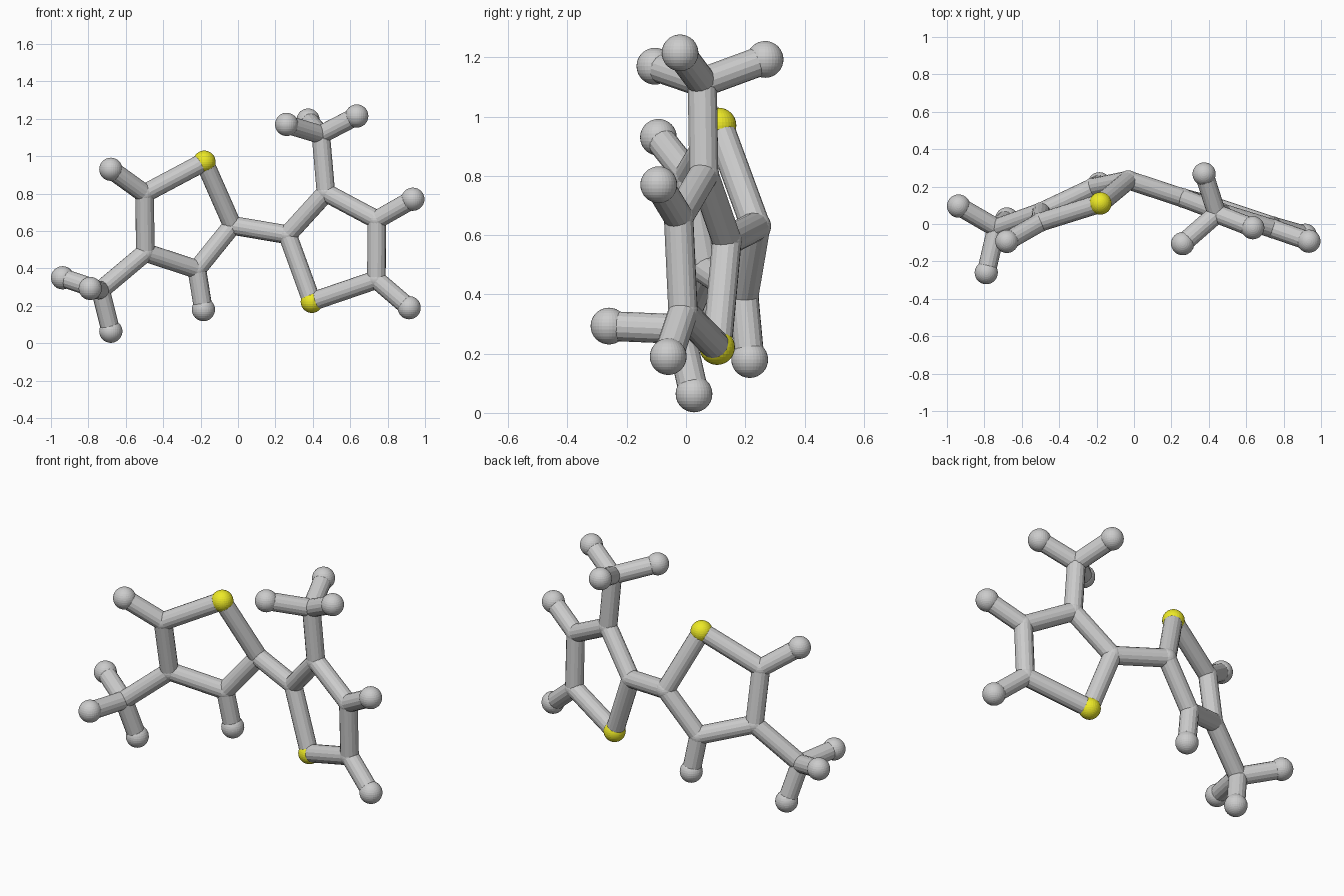
import bpy
from mathutils import Vector

if "Cube" in bpy.data.objects:
    bpy.data.objects.remove(bpy.data.objects["Cube"])

STICK_R, JOINT_R, BALL_R = 0.05, 0.052, 0.062

# Left ring: sulfur first, then carbons around the ring
left_ring = [(-0.18, 0.11, 0.97), (-0.03, 0.235, 0.63), (-0.22, 0.195, 0.395),
             (-0.495, 0.065, 0.485), (-0.5, 0.01, 0.8)]
# Right ring, same order
right_ring = [(0.395, 0.105, 0.222), (0.265, 0.138, 0.58), (0.47, 0.06, 0.805),
              (0.742, -0.025, 0.66), (0.74, -0.01, 0.34)]
# Side branches: ring, ring index, hydrogen position
ring_hydrogens = [(left_ring, 2, (-0.185, 0.215, 0.18)), (left_ring, 4, (-0.68, -0.093, 0.93)),
                  (right_ring, 3, (0.935, -0.092, 0.77)), (right_ring, 4, (0.915, -0.06, 0.19))]
# Methyl groups: ring, ring index, carbon, three hydrogens
methyls = [(left_ring, 3, (-0.735, -0.022, 0.283),
            [(-0.938, 0.096, 0.35), (-0.79, -0.26, 0.293), (-0.68, 0.027, 0.064)]),
           (right_ring, 2, (0.443, 0.055, 1.115),
            [(0.26, -0.105, 1.17), (0.375, 0.267, 1.193), (0.635, -0.02, 1.215)])]

yellow = bpy.data.materials.new("sulfur_yellow")
yellow.diffuse_color = (0.85, 0.82, 0.02, 1)
yellow.use_nodes = True
yellow.node_tree.nodes["Principled BSDF"].inputs["Base Color"].default_value = yellow.diffuse_color


def ball(name, pos, radius, mat=None):
    bpy.ops.mesh.primitive_uv_sphere_add(segments=32, ring_count=16, radius=radius, location=pos)
    ob = bpy.context.object
    ob.name = name
    if mat:
        ob.data.materials.append(mat)


def stick(name, a, b):
    a, b = Vector(a), Vector(b)
    d = b - a
    bpy.ops.mesh.primitive_cylinder_add(vertices=16, radius=STICK_R, depth=d.length,
                                        location=(a + b) / 2)
    ob = bpy.context.object
    ob.name = name
    ob.rotation_mode = 'QUATERNION'
    ob.rotation_quaternion = d.to_track_quat('Z', 'Y')


# Rings
for side, ring in (("left", left_ring), ("right", right_ring)):
    ball(side + "_sulfur_ball", ring[0], 0.06, yellow)
    for i, p in enumerate(ring):
        stick(side + "_ring_stick", p, ring[(i + 1) % 5])
        if i:
            ball(side + "_carbon_joint", p, JOINT_R)

# Link between the rings
stick("link_stick", left_ring[1], right_ring[1])

# Ring hydrogens
for ring, i, h in ring_hydrogens:
    stick("hydrogen_stick", ring[i], h)
    ball("hydrogen_ball", h, BALL_R)

# Methyl groups
for ring, i, c, hs in methyls:
    stick("methyl_stem", ring[i], c)
    ball("methyl_carbon_joint", c, JOINT_R)
    for h in hs:
        stick("methyl_hydrogen_stick", c, h)
        ball("methyl_hydrogen_ball", h, BALL_R)
